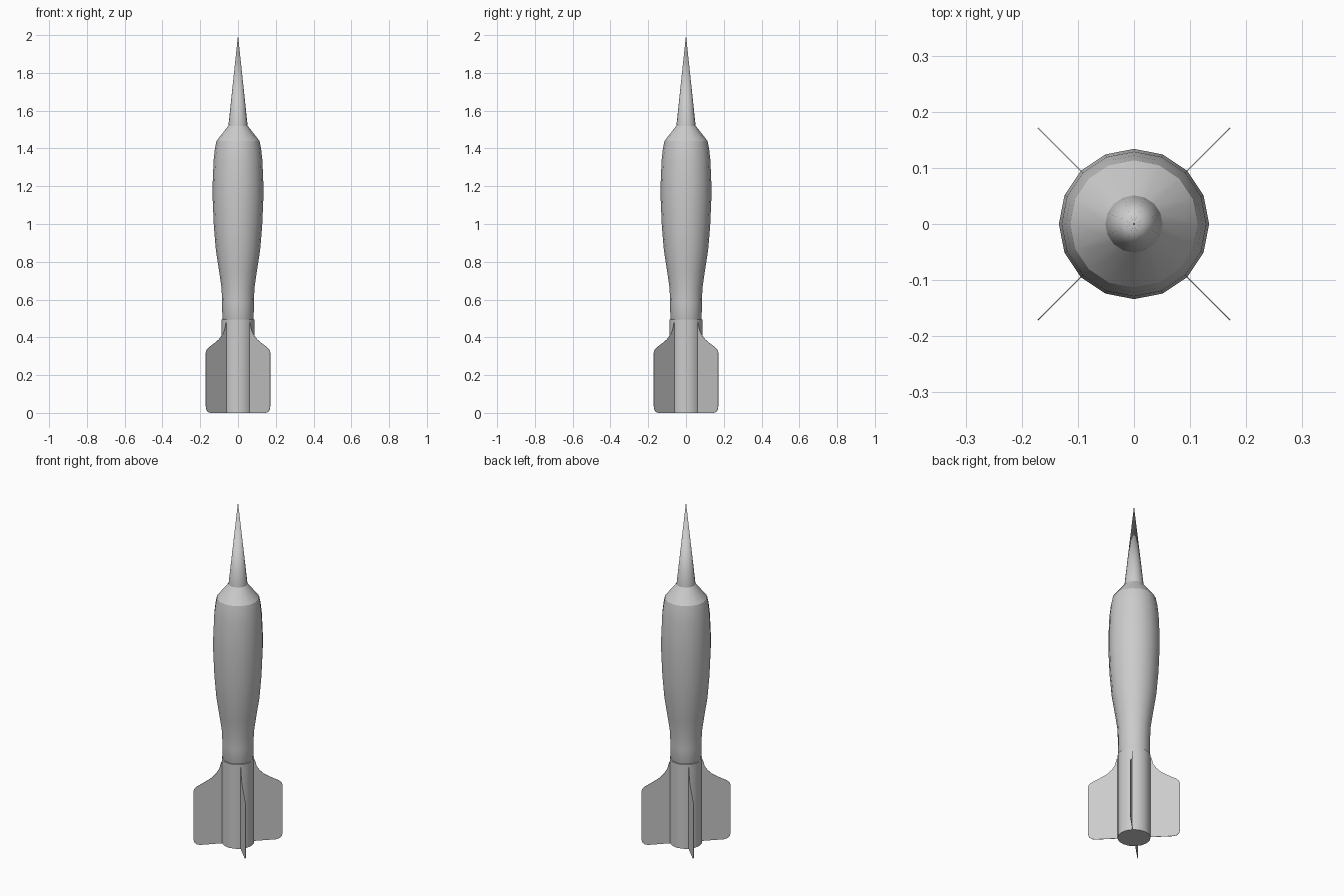
import bpy, bmesh, math

if "Cube" in bpy.data.objects:
    bpy.data.objects.remove(bpy.data.objects["Cube"])

SIDES = 16

def finish(name, bm, angle=35):
    bmesh.ops.recalc_face_normals(bm, faces=bm.faces)
    me = bpy.data.meshes.new(name)
    bm.to_mesh(me)
    bm.free()
    ob = bpy.data.objects.new(name, me)
    bpy.context.collection.objects.link(ob)
    bpy.ops.object.select_all(action='DESELECT')
    ob.select_set(True)
    bpy.context.view_layer.objects.active = ob
    bpy.ops.object.shade_smooth_by_angle(angle=math.radians(angle))
    return ob

def lathe(name, profile):
    """Revolve (radius, z) points around z; radius 0 makes a pointed tip."""
    bm = bmesh.new()
    rings = []
    for r, z in profile:
        if r == 0:
            rings.append([bm.verts.new((0, 0, z))])
        else:
            rings.append([bm.verts.new((r * math.cos(2 * math.pi * i / SIDES),
                                        r * math.sin(2 * math.pi * i / SIDES), z))
                          for i in range(SIDES)])
    for a, b in zip(rings, rings[1:]):
        for i in range(SIDES):
            j = (i + 1) % SIDES
            if len(b) == 1:
                bm.faces.new((a[i], a[j], b[0]))
            else:
                bm.faces.new((a[i], a[j], b[j], b[i]))
    bm.faces.new(rings[0])
    if len(rings[-1]) > 1:
        bm.faces.new(rings[-1])
    return finish(name, bm)

# Tail tube
lathe("tail_tube", [(0.087, 0), (0.087, 0.495)])

# Main body, shoulder and nose spike
lathe("body", [(0.079, 0.49), (0.083, 0.502), (0.084, 0.58), (0.087, 0.66), (0.100, 0.75),
               (0.117, 0.86), (0.128, 0.99), (0.134, 1.13), (0.134, 1.22),
               (0.129, 1.34), (0.122, 1.40), (0.114, 1.44)])
lathe("shoulder", [(0.114, 1.44), (0.051, 1.52)])
lathe("nose_spike", [(0.051, 1.52), (0, 2.0)])

# Four thin diagonal fins: (radius, z) outline
outline = [(0.084, 0), (0.205, 0), (0.225, 0.005), (0.237, 0.018), (0.242, 0.04),
           (0.242, 0.315), (0.236, 0.332), (0.220, 0.346), (0.175, 0.370),
           (0.142, 0.390), (0.117, 0.415), (0.101, 0.440), (0.091, 0.478), (0.084, 0.48)]
for k in range(4):
    a = math.pi / 4 + k * math.pi / 2
    c, s, t = math.cos(a), math.sin(a), 0.001
    bm = bmesh.new()
    front = [bm.verts.new((r * c - t * s, r * s + t * c, z)) for r, z in outline]
    back = [bm.verts.new((r * c + t * s, r * s - t * c, z)) for r, z in outline]
    bm.faces.new(front)
    bm.faces.new(back[::-1])
    for i in range(len(outline)):
        j = (i + 1) % len(outline)
        bm.faces.new((front[i], front[j], back[j], back[i]))
    finish(f"fin_{k + 1}", bm)
